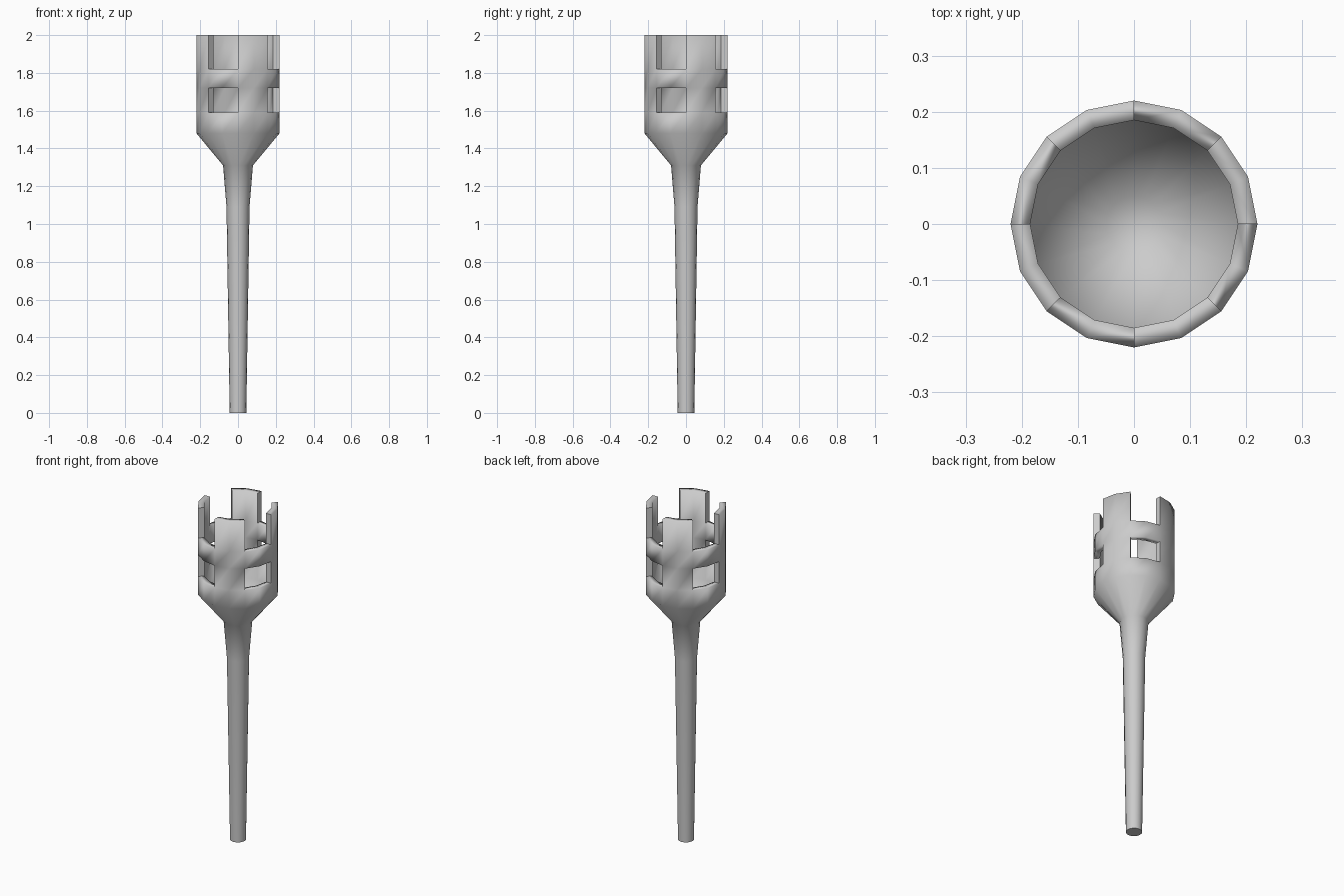
import bpy, bmesh
from math import cos, sin, pi

if "Cube" in bpy.data.objects:
    bpy.data.objects.remove(bpy.data.objects["Cube"], do_unlink=True)

SIDES = 16
OUTER_R, INNER_R = 0.22, 0.185
LEVELS = [1.48, 1.59, 1.72, 1.82, 2.0]              # heights of the basket bands
HANDLE = [(0.044, 0), (0.061, 1.09), (0.079, 1.31)]  # radius, height
BOWL = [(0.05, 1.34)]                                # inside floor

grey = bpy.data.materials.new("plain_grey")
grey.use_nodes = True
grey.diffuse_color = (0.6, 0.6, 0.6, 1)
grey.node_tree.nodes["Principled BSDF"].inputs["Base Color"].default_value = (0.6, 0.6, 0.6, 1)

bm = bmesh.new()


def ring(r, z):
    return [bm.verts.new((r * cos(2 * pi * i / SIDES), r * sin(2 * pi * i / SIDES), z))
            for i in range(SIDES)]


def bridge(a, b):
    for i in range(SIDES):
        j = (i + 1) % SIDES
        bm.faces.new((a[i], a[j], b[j], b[i]))


def solid(i, band):
    """Prongs fill every other pair of sides; two bands run all the way round."""
    if band < 0 or band >= len(LEVELS) - 1:
        return band < 0
    return band in (0, 2) or (i % SIDES) // 2 % 2 == 0


outer = [ring(OUTER_R, z) for z in LEVELS]
inner = [ring(INNER_R, z) for z in LEVELS]
crisp = []   # faces whose borders stay sharp

# Handle and flared underside
shaft = [ring(r, z) for r, z in HANDLE] + [outer[0]]
for a, b in zip(shaft, shaft[1:]):
    bridge(a, b)
crisp.append(bm.faces.new(shaft[0][::-1]))

# Hollow bowl inside the flare
floor = [ring(r, z) for r, z in BOWL]
bridge(inner[0], floor[0])
bm.faces.new(floor[0])

# Basket wall with windows below and notches above the hoop
for k in range(len(LEVELS) - 1):
    for i in range(SIDES):
        if not solid(i, k):
            continue
        j = (i + 1) % SIDES
        o, p, q, s = outer[k], outer[k + 1], inner[k], inner[k + 1]
        bm.faces.new((o[i], o[j], p[j], p[i]))
        bm.faces.new((q[j], q[i], s[i], s[j]))
        if not solid(i, k + 1):
            bm.faces.new((p[i], p[j], s[j], s[i]))
        if not solid(i, k - 1):
            bm.faces.new((o[j], o[i], q[i], q[j]))
        if not solid(i - 1, k):
            crisp.append(bm.faces.new((o[i], p[i], s[i], q[i])))
        if not solid(i + 1, k):
            crisp.append(bm.faces.new((o[j], q[j], s[j], p[j])))

bmesh.ops.recalc_face_normals(bm, faces=bm.faces)
for face in bm.faces:
    face.smooth = True
for face in crisp:
    for edge in face.edges:
        edge.smooth = False

mesh = bpy.data.meshes.new("torch")
bm.to_mesh(mesh)
bm.free()
mesh.materials.append(grey)
torch = bpy.data.objects.new("torch", mesh)
bpy.context.collection.objects.link(torch)
